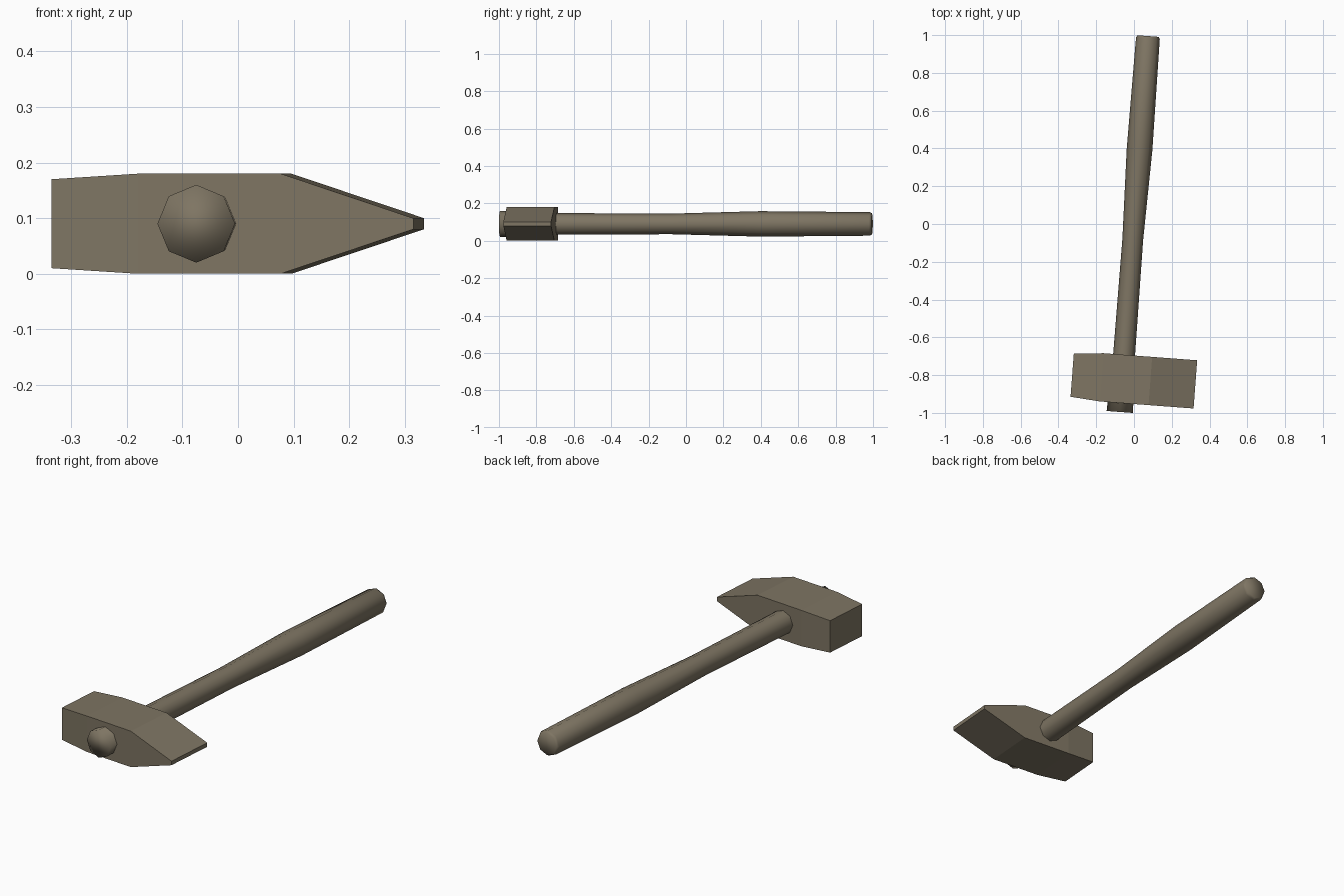
import bpy, bmesh, math
from mathutils import Matrix

if "Cube" in bpy.data.objects:
    bpy.data.objects.remove(bpy.data.objects["Cube"])

mat = bpy.data.materials.new("worn brown grey")
mat.diffuse_color = (0.21, 0.178, 0.125, 1)
mat.use_nodes = True
mat.node_tree.nodes["Principled BSDF"].inputs["Base Color"].default_value = mat.diffuse_color

# Shared frame: local x runs along the head, local y along the handle
FRAME = Matrix.Translation((-0.062, -0.82, 0.09)) @ Matrix.Rotation(math.radians(-4.3), 4, 'Z')


def loft(name, rings, smooth):
    """Bridge consecutive vertex rings and cap both ends."""
    bm = bmesh.new()
    loops = [[bm.verts.new(p) for p in ring] for ring in rings]
    n = len(loops[0])
    for a, b in zip(loops, loops[1:]):
        for i in range(n):
            j = (i + 1) % n
            bm.faces.new((a[i], a[j], b[j], b[i]))
    bm.faces.new(loops[0])
    bm.faces.new(loops[-1])
    bmesh.ops.recalc_face_normals(bm, faces=bm.faces)
    for f in bm.faces:
        f.smooth = smooth
    bm.transform(FRAME)
    me = bpy.data.meshes.new(name)
    bm.to_mesh(me)
    bm.free()
    me.materials.append(mat)
    ob = bpy.data.objects.new(name, me)
    bpy.context.collection.objects.link(ob)
    return ob


# Handle: eight-sided smooth shaft, (position, radius)
stations = [(-0.1755, 0.07), (0.12, 0.058), (0.74, 0.055), (1.22, 0.068),
            (1.808, 0.063), (1.82, 0.056)]
loft("handle", [[(r * math.cos(k * math.pi / 4), y, r * math.sin(k * math.pi / 4))
                 for k in range(8)] for y, r in stations], True)

# Head: rectangular sections from striking face to wedge, (x, half depth, half height)
sections = [(-0.266, 0.115, 0.08), (-0.109, 0.128, 0.09),
            (0.149, 0.128, 0.09), (0.388, 0.128, 0.01)]
loft("hammer_head", [[(x, -d, -h), (x, d, -h), (x, d, h), (x, -d, h)]
                     for x, d, h in sections], False)
